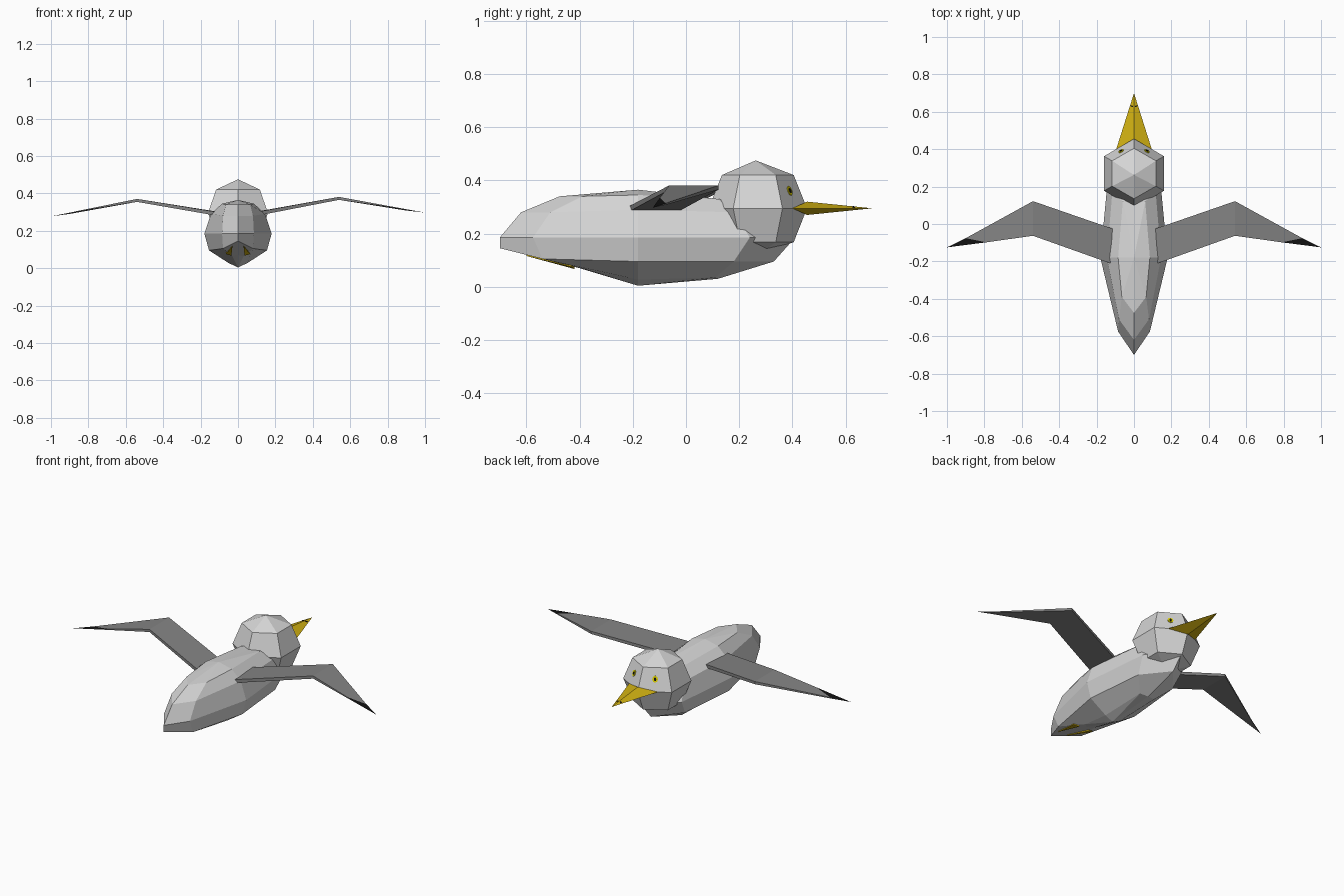
import bpy, bmesh, math
from mathutils import Vector

if "Cube" in bpy.data.objects:
    bpy.data.objects.remove(bpy.data.objects["Cube"])


def material(name, r, g, b):
    m = bpy.data.materials.new(name)
    m.diffuse_color = (r, g, b, 1)
    m.use_nodes = True
    m.node_tree.nodes["Principled BSDF"].inputs["Base Color"].default_value = m.diffuse_color
    return m


LIGHT = material("pale_grey", 0.67, 0.67, 0.67)
WING = material("wing_grey", 0.23, 0.23, 0.23)
BLACK = material("black", 0.006, 0.006, 0.006)
BEAK = material("beak_yellow", 0.64, 0.44, 0.006)
EYE = material("eye_yellow", 0.75, 0.65, 0.0)


def make(name, verts, faces, mats, black_faces=()):
    me = bpy.data.meshes.new(name)
    me.from_pydata([tuple(v) for v in verts], [], faces)
    for m in mats:
        me.materials.append(m)
    for i in black_faces:
        me.polygons[i].material_index = 1
    bm = bmesh.new()
    bm.from_mesh(me)
    bmesh.ops.recalc_face_normals(bm, faces=bm.faces)
    bm.to_mesh(me)
    bm.free()
    ob = bpy.data.objects.new(name, me)
    bpy.context.collection.objects.link(ob)
    return ob


def stack(name, rings, top, bottom, mat):
    """Closed shell from equal-length rings, ending in a top and a bottom point."""
    n = len(rings[0])
    verts = [p for r in rings for p in r] + [top, bottom]
    t, b = len(verts) - 2, len(verts) - 1
    last = (len(rings) - 1) * n
    faces = []
    for i in range(n):
        j = (i + 1) % n
        faces.append((t, i, j))
        faces.append((b, last + j, last + i))
        for k in range(len(rings) - 1):
            faces.append((k * n + i, k * n + n + i, k * n + n + j, k * n + j))
    return make(name, verts, faces, [mat])


def mirrored_ring(half):
    return half + [(-x, y, z) for x, y, z in reversed(half[1:-1])]


# Body: half outlines from tail to breast, stacked downwards
halves = [
    [(0, -.475, .34), (.065, -.39, .34), (.085, -.18, .345), (.06, .12, .33), (0, .20, .32)],
    [(0, -.62, .28), (.08, -.51, .28), (.145, -.18, .29), (.115, .18, .28), (0, .34, .28)],
    [(0, -.70, .185), (.085, -.575, .185), (.18, -.18, .185), (.14, .24, .185), (0, .41, .185)],
    [(0, -.70, .145), (.08, -.54, .105), (.155, -.18, .095), (.12, .18, .095), (0, .33, .095)],
    [(0, -.40, .07), (.03, -.37, .063), (.05, -.18, .027), (.05, .11, .035), (0, .12, .03)],
]
stack("body", [mirrored_ring(h) for h in halves], (0, -.18, .365), (0, -.18, .004), LIGHT)

# Head: six-sided ball
CY, R = .27, .185


def hexagon(r, z):
    return [(r * math.cos(math.radians(90 + 60 * i)),
             CY + r * math.sin(math.radians(90 + 60 * i)), z) for i in range(6)]


stack("head", [hexagon(.135, .42), hexagon(R, .295), hexagon(.135, .168)],
      (0, .262, .475), (0, .27, .12), LIGHT)

# Beak: flat pointed wedge
make("beak", [(-.095, .40, .295), (0, .455, .32), (.095, .40, .295), (0, .455, .27), (0, .70, .295)],
     [(0, 1, 4), (1, 2, 4), (2, 3, 4), (3, 0, 4), (0, 3, 2, 1)], [BEAK])


def oval(name, centre, normal, w, h, depth, mat, sides=8):
    """Thin oval plate facing along the normal."""
    n = Vector(normal).normalized()
    u = (Vector((0, 0, 1)).cross(n)).normalized()
    v = n.cross(u)
    c = Vector(centre)
    verts = []
    for d in (-.002, depth):
        for i in range(sides):
            a = 2 * math.pi * i / sides
            verts.append(c + n * d + u * w * math.cos(a) + v * h * math.sin(a))
    faces = [tuple(range(sides)), tuple(range(sides, 2 * sides))]
    faces += [(i, (i + 1) % sides, sides + (i + 1) % sides, sides + i) for i in range(sides)]
    make(name, verts, faces, [mat])


# Paired parts
for s, side in ((1, "right"), (-1, "left")):
    # Eye on the front head panel
    e = hexagon(.135, .42) + hexagon(R, .295)
    k = 5 if s == 1 else 1
    a, b, c, d = (Vector(e[i]) for i in (0, k, 6, 6 + k))
    n = (b - a).cross(c - a)
    if n.y < 0:
        n = -n
    mid = (a + b) / 2 * .52 + (c + d) / 2 * .48
    oval(side + "_eye", mid, n, .016, .019, .003, EYE)
    oval(side + "_pupil", mid, n, .007, .010, .005, BLACK)

    # Nostril on the beak top
    oval(side + "_nostril", (s * .011, .63, .2992), (s * .28, .1, 1), .004, .008, .002, BLACK, 6)

    # Wing: leading and trailing points, thickness, with a black upper tip
    stations = [((.115, -.025, .305), (.127, -.21, .305), .02),
                ((.54, .122, .381), (.54, -.063, .381), .016),
                ((.90, -.076, .314), (.79, -.098, .335), .006)]
    verts = []
    for lead, trail, t in stations:
        for x, y, z in (lead, trail):
            z -= .02 * x if s < 0 else 0
            verts += [(s * x, y, z), (s * x, y, z - t)]
    verts.append((s * 1.0, -.125, .297 - (.02 if s < 0 else 0)))
    faces = [(0, 2, 3, 1)]
    for i in (0, 4):
        faces += [(i, i + 4, i + 6, i + 2), (i + 1, i + 3, i + 7, i + 5),
                  (i, i + 1, i + 5, i + 4), (i + 2, i + 6, i + 7, i + 3)]
    faces += [(8, 12, 10), (9, 11, 12), (8, 9, 12), (10, 12, 11)]
    make(side + "_wing", verts, faces, [WING, BLACK], [9])

    # Foot tucked under the tail
    tri = [(.03, -.60, .121), (.035, -.42, .072), (.065, -.43, .08)]
    verts = [(s * x, y, z + dz) for dz in (.004, -.005) for x, y, z in tri]
    make(side + "_foot", verts, [(0, 1, 2), (3, 5, 4), (0, 3, 4, 1), (1, 4, 5, 2), (2, 5, 3, 0)], [BEAK])
